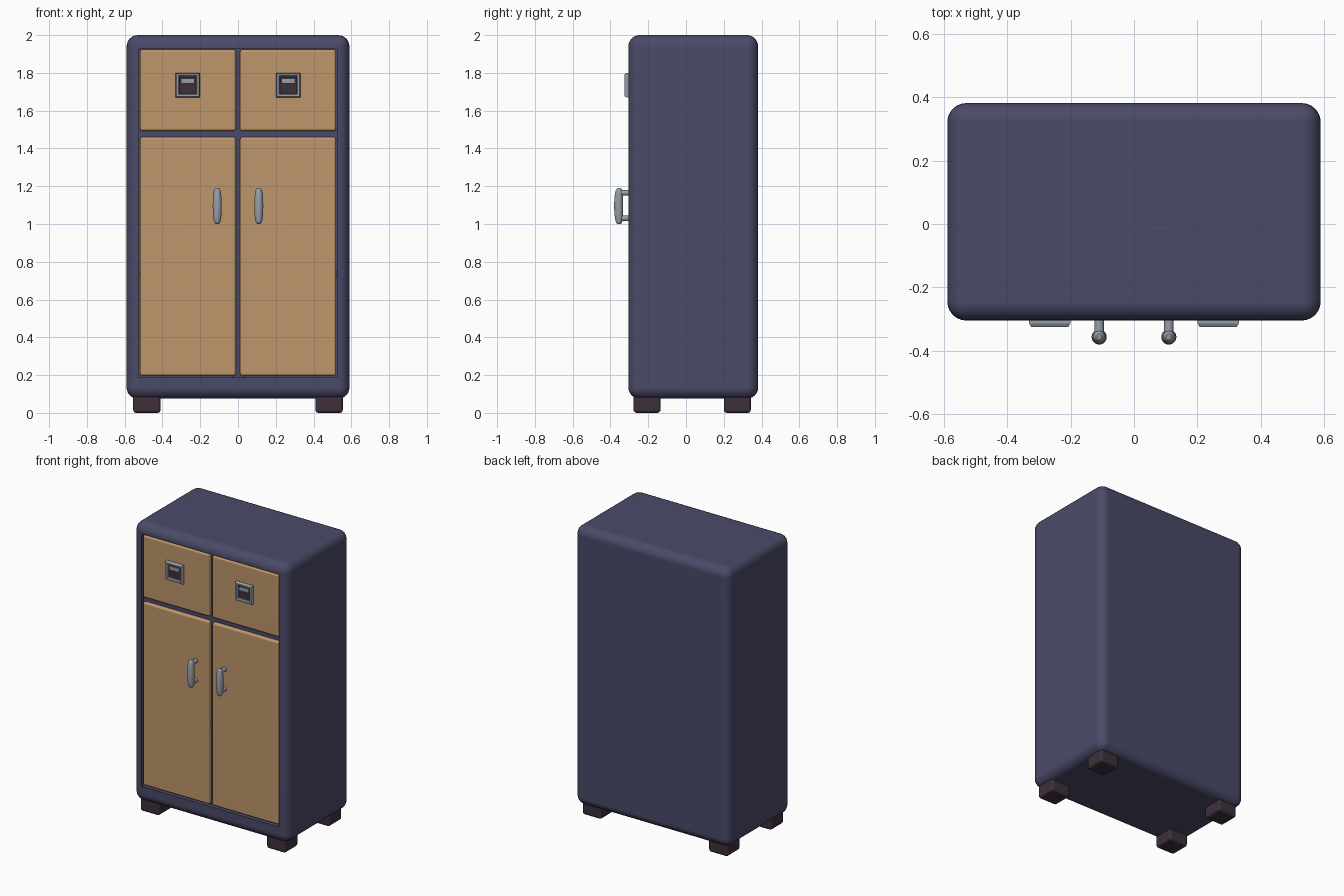
import bpy, bmesh, math
from mathutils import Matrix

if "Cube" in bpy.data.objects:
    bpy.data.objects.remove(bpy.data.objects["Cube"])


def material(name, colour):
    m = bpy.data.materials.new(name)
    m.diffuse_color = (*colour, 1)
    m.use_nodes = True
    m.node_tree.nodes["Principled BSDF"].inputs["Base Color"].default_value = m.diffuse_color
    return m


NAVY = material("navy paint", (0.069, 0.069, 0.141))
WOOD = material("light wood", (0.515, 0.305, 0.147))
STEEL = material("steel", (0.31, 0.345, 0.39))
DARK = material("dark brown", (0.048, 0.030, 0.042))


def finish(bm, name, mat, smooth=True):
    bmesh.ops.recalc_face_normals(bm, faces=bm.faces)
    mesh = bpy.data.meshes.new(name)
    bm.to_mesh(mesh)
    bm.free()
    mesh.materials.append(mat)
    obj = bpy.data.objects.new(name, mesh)
    bpy.context.collection.objects.link(obj)
    if smooth:
        bpy.ops.object.select_all(action='DESELECT')
        bpy.context.view_layer.objects.active = obj
        obj.select_set(True)
        bpy.ops.object.shade_smooth_by_angle(angle=math.radians(35))
        obj.modifiers.new("weighted normals", 'WEIGHTED_NORMAL').keep_sharp = True
    return obj


def box_mesh(x, y, z, bevel=0, segments=3):
    bm = bmesh.new()
    bmesh.ops.create_cube(bm, size=1)
    for v in bm.verts:
        v.co = [lo if c < 0 else hi for c, (lo, hi) in zip(v.co, (x, y, z))]
    if bevel:
        bmesh.ops.bevel(bm, geom=bm.edges[:], offset=bevel, segments=segments,
                        profile=0.5, affect='EDGES')
    return bm


def box(name, mat, x, y, z, bevel=0, segments=3):
    return finish(box_mesh(x, y, z, bevel, segments), name, mat, bevel > 0)


def side(s, lo, hi):
    return (lo, hi) if s > 0 else (-hi, -lo)


# Rounded carcass with a hollow opened through its front face
bm = box_mesh((-0.59, 0.59), (-0.305, 0.382), (0.075, 2.0), 0.06, 6)
bm.normal_update()
front = max((f for f in bm.faces if f.normal.y < -0.99), key=lambda f: f.calc_area())
bmesh.ops.inset_individual(bm, faces=[front], thickness=0.004)
for v in front.verts:
    v.co.x = math.copysign(0.525, v.co.x)
    v.co.z = 1.93 if v.co.z > 1 else 0.188
hollow = bmesh.ops.extrude_discrete_faces(bm, faces=[front])["faces"][0]
for v in hollow.verts:
    v.co.y = 0.3
finish(bm, "cabinet_body", NAVY)

# Inner divider and shelves
box("divider", NAVY, (-0.03, 0.03), (-0.275, 0.3), (0.188, 1.93))
box("drawer_shelf", NAVY, (-0.525, 0.525), (-0.28, 0.3), (1.445, 1.505))
box("middle_shelf", NAVY, (-0.525, 0.525), (-0.277, 0.3), (0.72, 0.75))

for s, label in ((-1, "left"), (1, "right")):
    # Drawer front and door
    for part, z in (("drawer", (1.492, 1.923)), ("door", (0.196, 1.46))):
        box(f"{label}_{part}", WOOD, side(s, 0.011, 0.519), (-0.302, -0.26), z, 0.014, 4)

    # Drawer pull: bevelled square frame around a dark pocket
    bm = bmesh.new()
    rings = []
    for half, y in ((0.065, -0.298), (0.065, -0.314), (0.059, -0.325),
                    (0.050, -0.325), (0.044, -0.318), (0.044, -0.298)):
        rings.append([bm.verts.new((s * 0.266 + half * a, y, 1.735 + half * b))
                      for a, b in ((-1, -1), (1, -1), (1, 1), (-1, 1))])
    for r, q in zip(rings, rings[1:] + rings[:1]):
        for i in range(4):
            j = (i + 1) % 4
            bm.faces.new((r[i], r[j], q[j], q[i]))
    finish(bm, f"{label}_pull_frame", STEEL, False)
    cx = s * 0.266
    box(f"{label}_pull_pocket", DARK, (cx - 0.045, cx + 0.045), (-0.306, -0.3), (1.69, 1.78))
    box(f"{label}_pull_tab", STEEL, (cx - 0.037, cx + 0.037), (-0.316, -0.305), (1.744, 1.77), 0.003, 2)

    # Door handle: swollen, slightly bowed grip on two posts
    hx = s * 0.11
    bm = bmesh.new()
    rows = []
    for t, r in ((-0.095, 0.007), (-0.09, 0.014), (-0.08, 0.018), (-0.05, 0.022), (0, 0.024),
                 (0.05, 0.022), (0.08, 0.018), (0.09, 0.014), (0.095, 0.007)):
        cy = -0.357 - 0.003 * (1 - (t / 0.095) ** 2) + 0.003
        rows.append([bm.verts.new((hx + r * math.cos(a * math.tau / 20),
                                   cy + r * math.sin(a * math.tau / 20), 1.095 + t))
                     for a in range(20)])
    for r, q in zip(rows, rows[1:]):
        for i in range(20):
            j = (i + 1) % 20
            bm.faces.new((r[i], r[j], q[j], q[i]))
    bm.faces.new(rows[0])
    bm.faces.new(rows[-1])
    finish(bm, f"{label}_handle_grip", STEEL)
    for z, where in ((1.03, "lower"), (1.165, "upper")):
        bm = bmesh.new()
        bmesh.ops.create_cone(bm, cap_ends=True, segments=16, radius1=0.015, radius2=0.015, depth=0.06,
                              matrix=Matrix.Translation((hx, -0.325, z)) @ Matrix.Rotation(math.pi / 2, 4, 'X'))
        finish(bm, f"{label}_{where}_handle_post", STEEL)

    # Feet
    for y, where in (((-0.278, -0.135), "front"), ((0.2, 0.343), "back")):
        box(f"{label}_{where}_foot", DARK, side(s, 0.41, 0.555), y, (0, 0.1), 0.016, 3)
